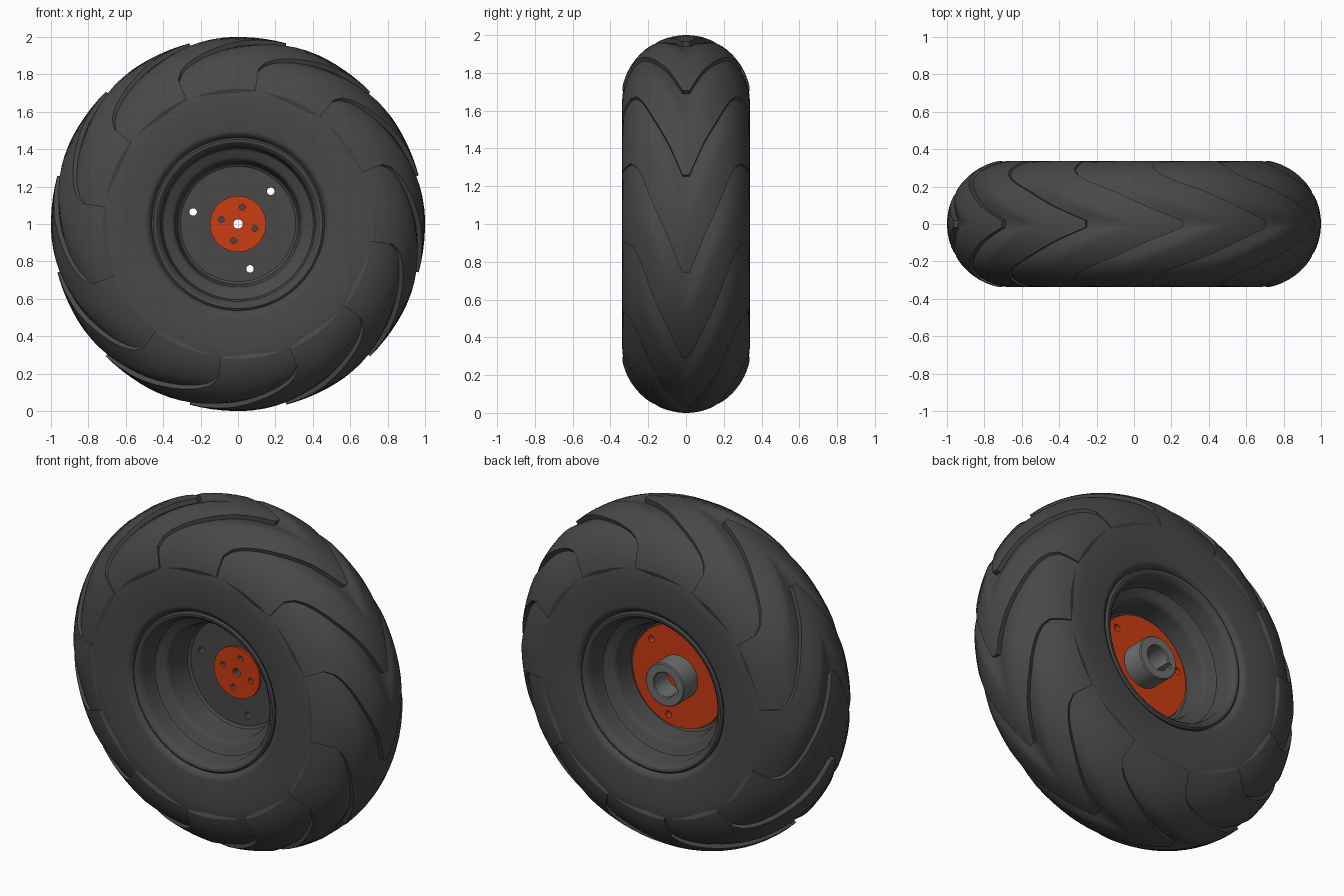
import bpy, bmesh
from math import sin, cos, radians, pi
from mathutils import Matrix

if "Cube" in bpy.data.objects:
    bpy.data.objects.remove(bpy.data.objects["Cube"])


def material(name, rgb):
    m = bpy.data.materials.new(name)
    m.diffuse_color = (*rgb, 1)
    m.use_nodes = True
    m.node_tree.nodes["Principled BSDF"].inputs["Base Color"].default_value = m.diffuse_color
    return m


DARK = material("dark_rubber", (0.065, 0.065, 0.065))
RED = material("red_metal", (0.6, 0.045, 0.006))
GREY = material("steel", (0.16, 0.16, 0.16))


def polar(r, y, a):
    """Radius, axle position, clockwise angle from the top (seen from the front)."""
    return (r * sin(a), y, 1 + r * cos(a))


def finish(bm, name, mat, smooth=30):
    bmesh.ops.recalc_face_normals(bm, faces=bm.faces)
    me = bpy.data.meshes.new(name)
    bm.to_mesh(me)
    bm.free()
    ob = bpy.data.objects.new(name, me)
    bpy.context.collection.objects.link(ob)
    if mat:
        me.materials.append(mat)
    return ob


def lathe(name, loop, mat, n=96):
    """Turn a closed (radius, y) loop around the axle."""
    bm = bmesh.new()
    rings = [[bm.verts.new(polar(r, y, 2 * pi * k / n)) for r, y in loop] for k in range(n)]
    m = len(loop)
    for k in range(n):
        a, b = rings[k], rings[(k + 1) % n]
        for i in range(m):
            j = (i + 1) % m
            bm.faces.new((a[i], a[j], b[j], b[i]))
    return finish(bm, name, mat)


def washer(name, r0, r1, y0, y1, mat, n=64):
    return lathe(name, [(r0, y0), (r1, y0), (r1, y1), (r0, y1)], mat, n)


def cut(targets, cutter):
    cutter.hide_render = True
    for ob in targets:
        mod = ob.modifiers.new("cut", 'BOOLEAN')
        mod.operation = 'DIFFERENCE'
        mod.solver = 'EXACT'
        mod.object = cutter
        bpy.context.view_layer.objects.active = ob
        bpy.ops.object.modifier_apply(modifier=mod.name)
    bpy.data.objects.remove(cutter)


def hole_cutter(radius, dist, angles, y0, y1):
    """Round cutters parallel to the axle; angles counter-clockwise from +x."""
    bm = bmesh.new()
    for a in angles:
        a = radians(a)
        mat = (Matrix.Translation((dist * cos(a), (y0 + y1) / 2, 1 + dist * sin(a)))
               @ Matrix.Rotation(pi / 2, 4, 'X'))
        bmesh.ops.create_cone(bm, cap_ends=True, segments=20, radius1=radius,
                              radius2=radius, depth=y1 - y0, matrix=mat)
    return finish(bm, "hole_cutter", None)


def lerp_table(table, x):
    for (x0, v0), (x1, v1) in zip(table, table[1:]):
        if x <= x1:
            return v0 + (v1 - v0) * (x - x0) / (x1 - x0)
    return table[-1][1]


# Tyre carcass
half = [(0.65 + 0.322 * cos(radians(p)), 0.338 * sin(radians(p))) for p in range(0, 91, 5)]
half += [(0.50, 0.338), (0.485, 0.334), (0.472, 0.322), (0.463, 0.30), (0.44, 0.28)]
tyre = lathe("tyre", [(r, -y) for r, y in reversed(half[1:])] + half, DARK, 120)

# Tread: twelve swept V lugs, each with a ramp up from the previous step
STEP = [(0, 0), (3, 0), (16, 11), (30, 21), (38, 27.5), (44, 32), (50, 35.3), (58, 37.5), (90, 37.5)]
THIN = [(0, 0), (17, 14), (28, 23), (36, 27.5), (44, 29.5), (55, 30.5), (90, 30.5)]
PHIS = [0, 3, 8, 12, 16, 20, 25, 30, 34, 38, 41, 44, 47, 50, 54, 58, 63, 68, 73, 78]
PHIS = [-p for p in reversed(PHIS[1:])] + PHIS


def lug_row(bm, phi, base):
    p, q = radians(phi), abs(phi)
    step = 45 - lerp_table(STEP, q)
    thin = 28 - lerp_table(THIN, q)
    prev = step - 30
    cols = [(prev + (thin - prev) * k / 4, 0.028 * k / 4) for k in range(5)]
    cols += [(thin + (step - thin) * k / 5, 0.028) for k in range(1, 6)]
    cols += [(step, -0.015), (prev, -0.015)]
    return [bm.verts.new(polar(0.65 + (0.322 + h) * cos(p), (0.338 + h * 0.25) * sin(p),
                               radians(a + base))) for a, h in cols]


bm = bmesh.new()
for k in range(12):
    rows = [lug_row(bm, p, 30 * k) for p in PHIS]
    n = len(rows[0])
    for a, b in zip(rows, rows[1:]):
        for i in range(n):
            j = (i + 1) % n
            bm.faces.new((a[i], a[j], b[j], b[i]))
    bm.faces.new(rows[0])
    bm.faces.new(rows[-1])
tread = finish(bm, "tread_lugs", DARK)

# Rim: stepped barrel with a centre disc
wall = [(0.445, 0.27), (0.462, 0.30), (0.462, 0.316), (0.452, 0.324), (0.438, 0.322),
        (0.422, 0.308), (0.412, 0.285), (0.41, 0.22), (0.403, 0.20), (0.385, 0.187),
        (0.355, 0.18), (0.342, 0.168), (0.336, 0.15)]
rim = lathe("rim",
            [(r, -y) for r, y in wall]
            + [(0.328, -0.03), (0.322, -0.01), (0.308, 0.0), (0.025, 0.0),
               (0.025, 0.04), (0.308, 0.04), (0.322, 0.05), (0.328, 0.07)]
            + list(reversed(wall)), DARK)

# Coloured plates and hub
front_plate = washer("front_plate", 0.025, 0.15, -0.012, 0.001, RED)
back_plate = washer("back_plate", 0.025, 0.30, 0.039, 0.07, RED)
hub = lathe("hub", [(0.07, 0.069), (0.125, 0.069), (0.125, 0.195), (0.12, 0.2),
                    (0.075, 0.2), (0.07, 0.195)], GREY, 64)

# Bolt holes through the disc, screw holes in the front plate
cut([rim, back_plate], hole_cutter(0.02, 0.248, (45, 165, 285), -0.1, 0.15))
cut([front_plate, rim], hole_cutter(0.016, 0.093, (75, 165, 255, 345), -0.1, 0.025))

# Keyway and set screw hole in the hub
a = radians(195)
turn = Matrix.Translation((0, 0, 1)) @ Matrix.Rotation(-a, 4, 'Y')
bm = bmesh.new()
bmesh.ops.create_cube(bm, size=1, matrix=turn @ Matrix.Translation((0.07, 0.15, 0))
                      @ Matrix.Diagonal((0.04, 0.3, 0.03, 1)))
cut([hub], finish(bm, "keyway_cutter", None))
bm = bmesh.new()
bmesh.ops.create_cone(bm, cap_ends=True, segments=16, radius1=0.011, radius2=0.011, depth=0.1,
                      matrix=turn @ Matrix.Translation((0.11, 0.14, 0))
                      @ Matrix.Rotation(pi / 2, 4, 'Y'))
cut([hub], finish(bm, "screw_cutter", None))

# Smooth shading with crisp edges
for ob in (tyre, tread, rim, front_plate, back_plate, hub):
    bpy.ops.object.select_all(action='DESELECT')
    ob.select_set(True)
    bpy.context.view_layer.objects.active = ob
    bpy.ops.object.shade_smooth_by_angle(angle=radians(30))
